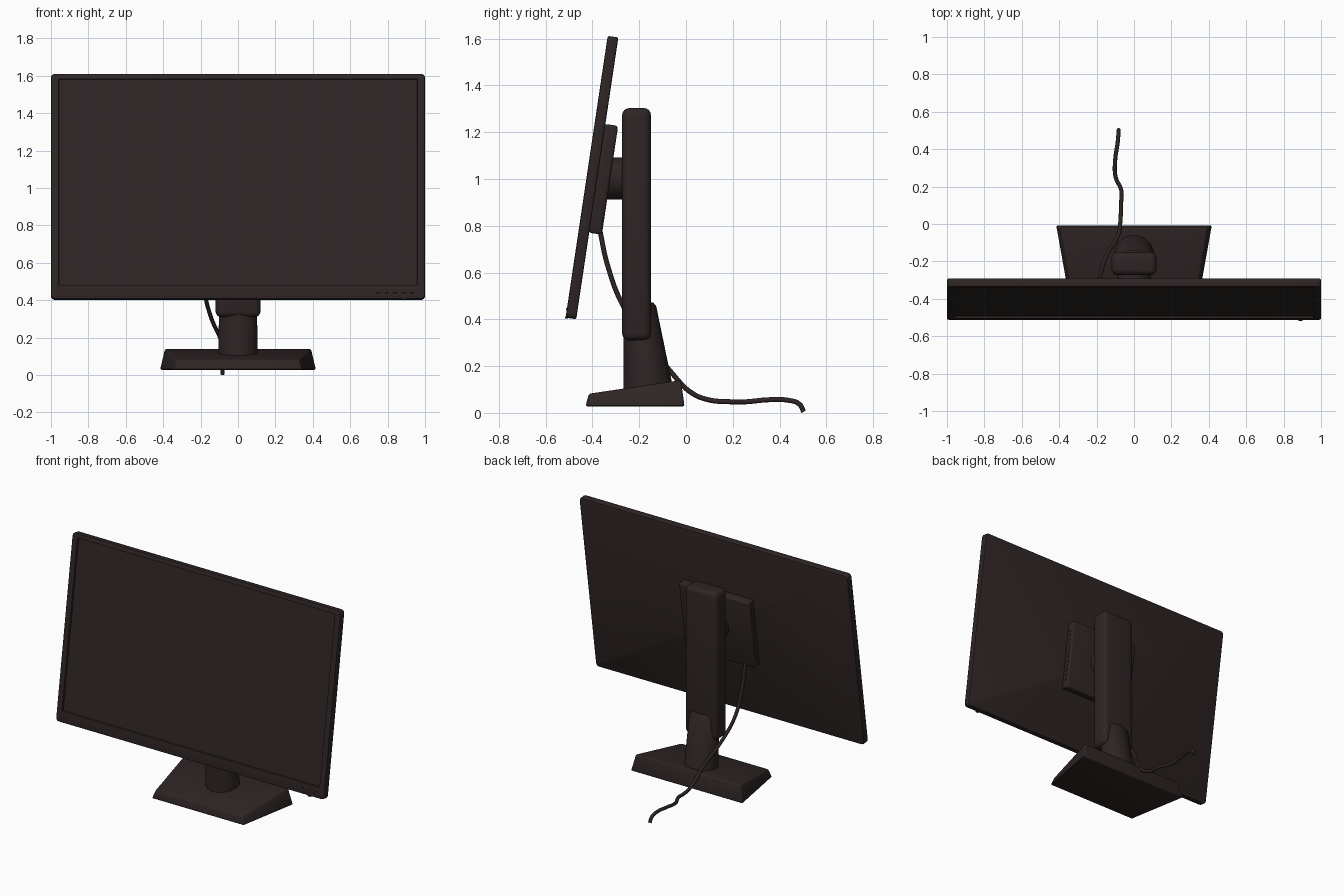
import bpy, bmesh, math
from mathutils import Matrix, Vector

if "Cube" in bpy.data.objects:
    bpy.data.objects.remove(bpy.data.objects["Cube"])

mat = bpy.data.materials.new("dark brown plastic")
mat.diffuse_color = (0.028, 0.018, 0.018, 1)
mat.use_nodes = True
mat.node_tree.nodes["Principled BSDF"].inputs["Base Color"].default_value = mat.diffuse_color

# local frame of the tilted display
TILT = Matrix.Translation((0, -0.402, 1.006)) @ Matrix.Rotation(math.radians(-8.5), 4, 'X')


def finish(name, bm, matrix=Matrix()):
    bmesh.ops.recalc_face_normals(bm, faces=bm.faces)
    me = bpy.data.meshes.new(name)
    bm.to_mesh(me)
    bm.free()
    ob = bpy.data.objects.new(name, me)
    bpy.context.collection.objects.link(ob)
    ob.matrix_world = matrix
    me.materials.append(mat)
    bpy.ops.object.select_all(action='DESELECT')
    ob.select_set(True)
    bpy.context.view_layer.objects.active = ob
    bpy.ops.object.shade_smooth_by_angle(angle=math.radians(35))
    return ob


def box_bm(lo, hi, bevel=0.0, seg=3):
    bm = bmesh.new()
    bmesh.ops.create_cube(bm, size=1)
    for v in bm.verts:
        v.co = Vector([(lo[i] + hi[i]) / 2 + v.co[i] * (hi[i] - lo[i]) for i in range(3)])
    if bevel:
        bmesh.ops.bevel(bm, geom=bm.edges[:], offset=bevel, segments=seg, profile=0.5, affect='EDGES')
    return bm


# display panel: vertical corners rounded, front face recessed
bm = box_bm((-1, -0.023, -0.609), (1, 0.023, 0.609))
bmesh.ops.bevel(bm, geom=[e for e in bm.edges if abs(e.verts[0].co.y - e.verts[1].co.y) > 0.01],
                offset=0.022, segments=4, profile=0.5, affect='EDGES')
rim = [e for e in bm.edges if abs(e.verts[0].co.y - e.verts[1].co.y) < 0.001]
bmesh.ops.bevel(bm, geom=rim, offset=0.007, segments=2, profile=0.5, affect='EDGES')
bm.normal_update()
front = max((f for f in bm.faces if f.normal.y < -0.9), key=lambda f: f.calc_area())
bmesh.ops.inset_individual(bm, faces=[front], thickness=0.02)
for v in front.verts:
    v.co.x = math.copysign(min(abs(v.co.x), 0.96), v.co.x)
    v.co.z = max(-0.537, min(0.581, v.co.z))
bmesh.ops.inset_individual(bm, faces=[front], thickness=0.003, depth=-0.011)
bmesh.ops.remove_doubles(bm, verts=bm.verts, dist=0.0002)
finish("display_panel", bm, TILT)

# small controls on the lower bezel
for i in range(5):
    x = 0.74 + i * 0.045
    finish("control_button", box_bm((x, -0.026, -0.576), (x + 0.02, -0.022, -0.568)), TILT)
finish("power_switch", box_bm((0.88, -0.026, -0.612), (0.90, -0.012, -0.604)), TILT)

# electronics housing behind the panel, with vent ribs on its sides
finish("rear_housing", box_bm((-0.26, 0.018, -0.235), (0.26, 0.078, 0.235), 0.012), TILT)
for s in (-1, 1):
    for i in range(12):
        z = -0.18 + i * 0.0315
        xs = sorted((s * 0.255, s * 0.262))
        finish("vent_rib", box_bm((xs[0], 0.035, z), (xs[1], 0.06, z + 0.014)), TILT)

# round pivot joining housing and column
bm = bmesh.new()
bmesh.ops.create_cone(bm, cap_ends=True, segments=40, radius1=0.09, radius2=0.09, depth=0.13,
                      matrix=Matrix.Translation((0, -0.295, 1.002)) @ Matrix.Rotation(math.pi / 2, 4, 'X'))
finish("pivot", bm)

# upright column
finish("column", box_bm((-0.12, -0.273, 0.31), (0.12, -0.15, 1.303), 0.03, 4))

# neck: round loft leaning in at the back (z, back y, half width)
bm = bmesh.new()
N = 40
rings = []
for z, back, rx in ((0.08, -0.048, 0.105), (0.13, -0.06, 0.105), (0.455, -0.127, 0.10), (0.472, -0.14, 0.09)):
    fy = -0.267
    rings.append([bm.verts.new((rx * math.cos(a), (fy + back) / 2 + (back - fy) / 2 * math.sin(a), z))
                  for a in (2 * math.pi * k / N for k in range(N))])
for a, b in zip(rings, rings[1:]):
    for k in range(N):
        bm.faces.new((a[k], a[(k + 1) % N], b[(k + 1) % N], b[k]))
bm.faces.new(rings[0])
bm.faces.new(rings[-1])
finish("neck", bm)

# wedge base, wider at the back
bm = box_bm((-1, -1, -1), (1, 1, 1))
for v in bm.verts:
    s, rear, top = v.co.x, v.co.y > 0, v.co.z > 0
    if rear:
        v.co = (s * (0.392 if top else 0.418), -0.022 if top else -0.006, 0.14 if top else 0.028)
    else:
        v.co = (s * (0.325 if top else 0.343), -0.415 if top else -0.43, 0.082 if top else 0.028)
bmesh.ops.bevel(bm, geom=bm.edges[:], offset=0.009, segments=3, profile=0.5, affect='EDGES')
finish("base", bm)

# cable
path = [(-0.185, -0.37, 0.79), (-0.185, -0.335, 0.63), (-0.18, -0.27, 0.46), (-0.145, -0.165, 0.31),
        (-0.085, -0.06, 0.17), (-0.072, 0.025, 0.085), (-0.07, 0.1, 0.055), (-0.068, 0.18, 0.048),
        (-0.098, 0.25, 0.047), (-0.1, 0.35, 0.056), (-0.088, 0.43, 0.055), (-0.083, 0.485, 0.037),
        (-0.082, 0.503, 0.005)]
cu = bpy.data.curves.new("cable", 'CURVE')
cu.dimensions = '3D'
cu.bevel_depth = 0.011
cu.bevel_resolution = 3
cu.resolution_u = 6
cu.use_fill_caps = True
sp = cu.splines.new('BEZIER')
sp.bezier_points.add(len(path) - 1)
for p, co in zip(sp.bezier_points, path):
    p.co = co
    p.handle_left_type = p.handle_right_type = 'AUTO'
cu.materials.append(mat)
bpy.context.collection.objects.link(bpy.data.objects.new("cable", cu))
